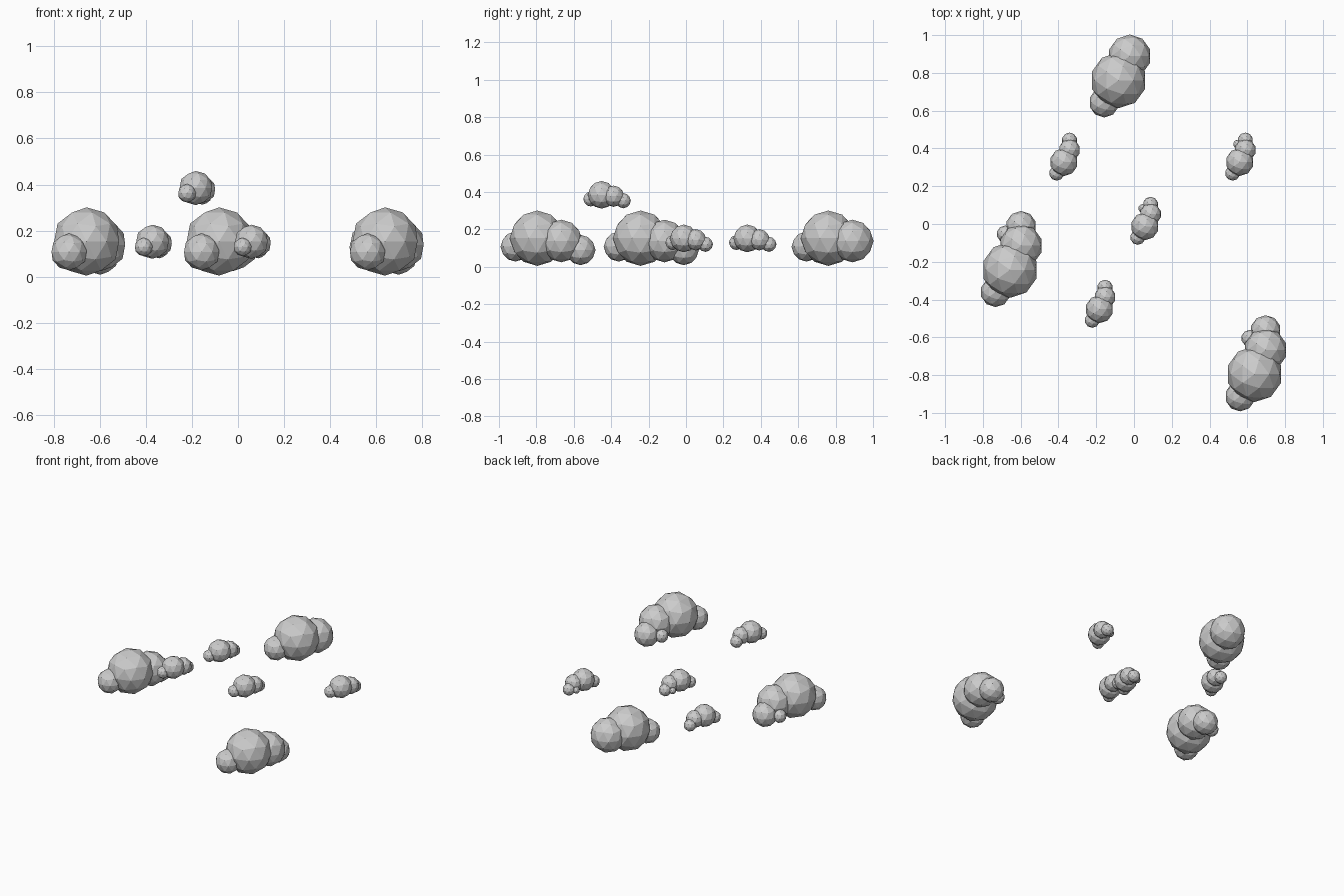
import bpy, bmesh
from mathutils import Matrix, Vector

if "Cube" in bpy.data.objects:
    bpy.data.objects.remove(bpy.data.objects["Cube"])

# Puffs of one cloud relative to its main puff: offset, radius
MAIN = ((0, 0, 0), 0.148)
REAR = ((0.059, 0.128, -0.015), 0.114)
FRONT = ((-0.076, -0.117, -0.045), 0.080)
TAIL = ((0.059, 0.231, -0.063), 0.081)
SIDE = ((-0.025, 0.190, -0.067), 0.045)


def cloud(name, centre, scale, puffs):
    bm = bmesh.new()
    for offset, radius in puffs:
        pos = Vector(centre) + Vector(offset) * scale
        bmesh.ops.create_icosphere(bm, subdivisions=2, radius=radius * scale,
                                   matrix=Matrix.Translation(pos))
    mesh = bpy.data.meshes.new(name)
    bm.to_mesh(mesh)
    bm.free()
    obj = bpy.data.objects.new(name, mesh)
    bpy.context.collection.objects.link(obj)


full = [MAIN, REAR, FRONT, TAIL, SIDE]

# Large clouds
cloud("large_cloud_right", (0.638, -0.795, 0.153), 1, full)
cloud("large_cloud_left", (-0.657, -0.243, 0.153), 1, full)
cloud("large_cloud_back", (-0.082, 0.761, 0.153), 1, [MAIN, REAR, FRONT])

# Small clouds
cloud("small_cloud_left", (-0.371, 0.328, 0.152), 0.5, full[:4])
cloud("small_cloud_right", (0.560, 0.328, 0.152), 0.5, full)
cloud("small_cloud_middle", (0.058, -0.012, 0.152), 0.5, full)
cloud("small_cloud_high", (-0.183, -0.451, 0.385), 0.5, full[:4])
